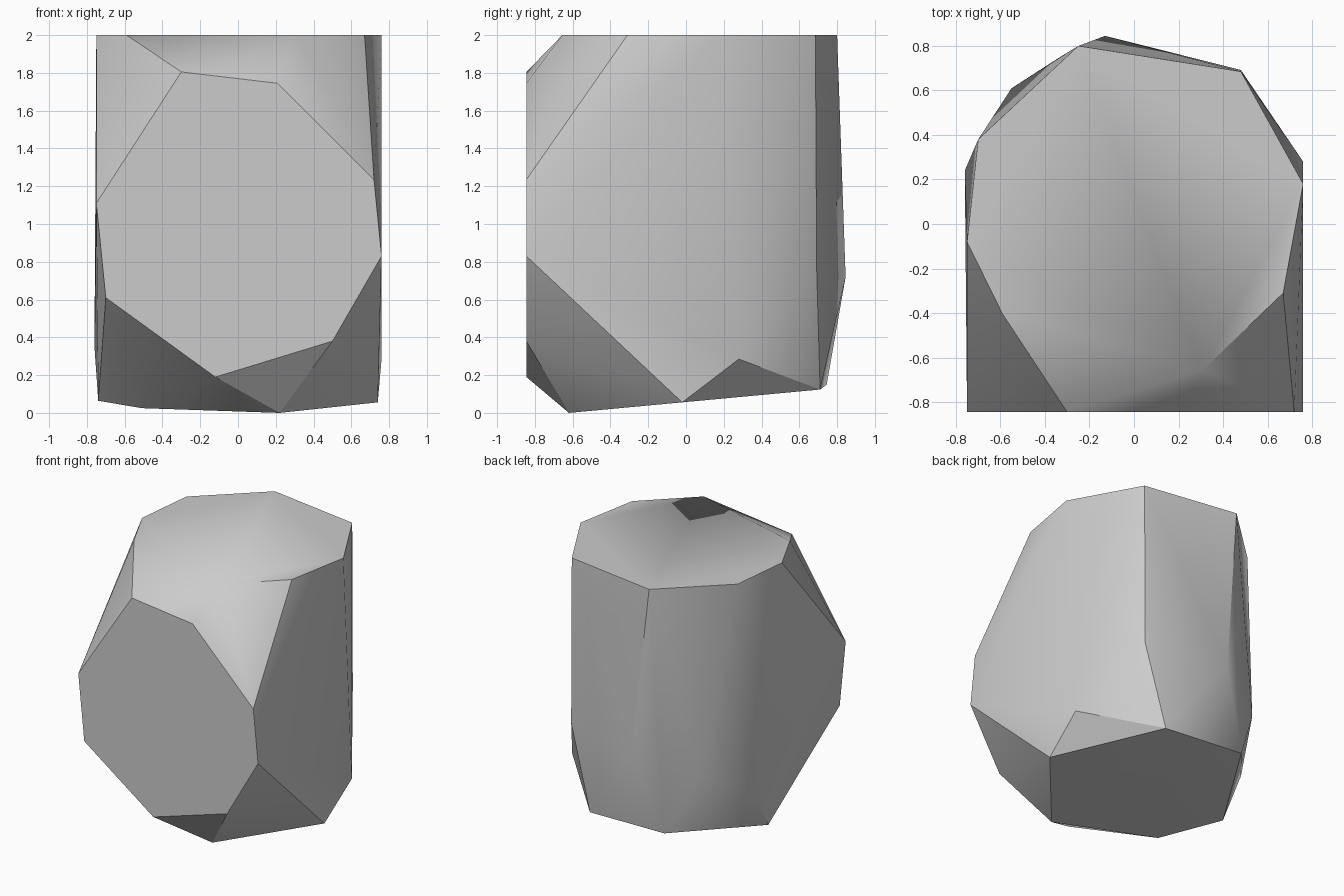
import bpy
import bmesh
import math

# Remove the default object
cube = bpy.data.objects.get("Cube")
if cube:
    bpy.data.objects.remove(cube, do_unlink=True)

# Single stone colour
stone = bpy.data.materials.new("stone_grey")
stone.use_nodes = True
grey = (0.6, 0.6, 0.6, 1)
stone.diffuse_color = grey
stone.node_tree.nodes["Principled BSDF"].inputs["Base Color"].default_value = grey

TOP = 2
FRONT = -0.845

# Outline of the flat top facet, as x and y
top_outline = [(-.25, .8), (.48, .685), (.76, .18), (.67, -.31),
               (.31, -.655), (-.59, -.405), (-.75, -.08), (-.7, .38)]

# Outline of the flat front facet, as x and z
front_outline = [(-.75, 1.11), (-.3, 1.805), (.21, 1.745), (.72, 1.235),
                 (.76, .83), (.5, .38), (-.12, .19), (-.7, .61)]

# Corners of the sloping base facet, as x and y
base_outline = [(.22, -.62), (.74, -.02), (.31, .71), (-.74, .07), (-.51, -.35)]

# Loose corners of the back and sides
back_corners = [(.76, .28, .285), (.48, .692, .75), (-.13, .845, .72),
                (-.34, .745, .15), (-.55, .61, .58), (-.76, .24, .35)]


def base_height(y):
    """Height of the sloping underside at a given depth."""
    return .093 * (y + .62)


corners = [(x, y, TOP) for x, y in top_outline]
corners += [(x, FRONT, z) for x, z in front_outline]
corners += [(x, y, base_height(y)) for x, y in base_outline]
corners += back_corners

# Wrap the corners in a faceted convex skin
bm = bmesh.new()
for corner in corners:
    bm.verts.new(corner)
hull = bmesh.ops.convex_hull(bm, input=list(bm.verts))
loose = [v for v in bm.verts if not v.link_faces]
bmesh.ops.delete(bm, geom=loose, context="VERTS")

# Merge the coplanar triangles into clean flat facets
bmesh.ops.dissolve_limit(bm, angle_limit=math.radians(1),
                         verts=list(bm.verts), edges=list(bm.edges))
bmesh.ops.recalc_face_normals(bm, faces=list(bm.faces))

mesh = bpy.data.meshes.new("faceted_rock")
bm.to_mesh(mesh)
bm.free()
mesh.materials.append(stone)
rock = bpy.data.objects.new("faceted_rock", mesh)
bpy.context.scene.collection.objects.link(rock)

# Soft shading across shallow folds, crisp facet borders
bpy.ops.object.select_all(action="DESELECT")
rock.select_set(True)
bpy.context.view_layer.objects.active = rock
bpy.ops.object.shade_smooth_by_angle(angle=math.radians(30))
